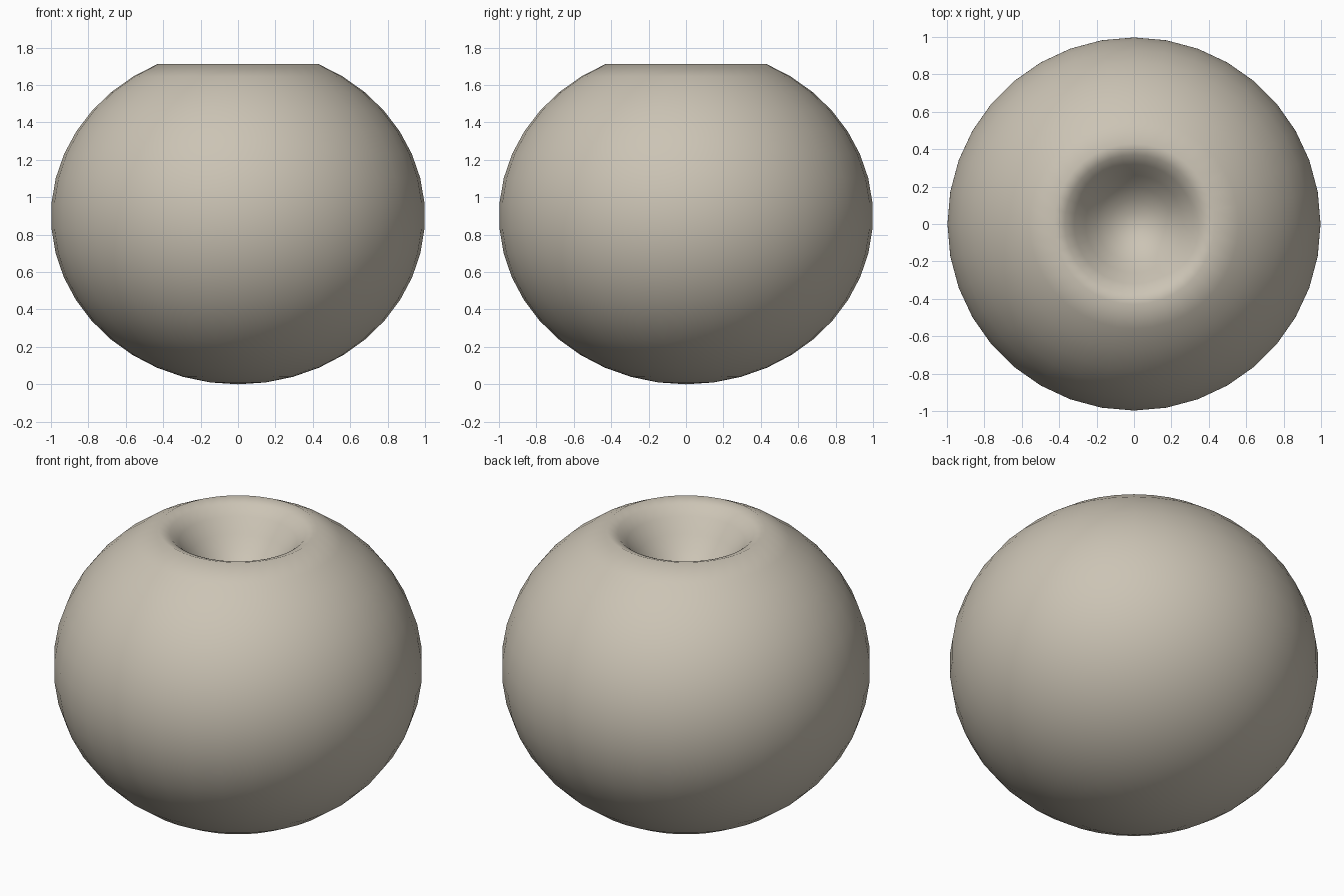
import bpy
import bmesh
from math import sin, cos, pi, asin

cube = bpy.data.objects.get("Cube")
if cube:
    bpy.data.objects.remove(cube, do_unlink=True)

SEGMENTS = 36
HALF_HEIGHT = 0.9
RIM = 0.43          # radius where the outer skin turns into the hollow


def material(name, rgb):
    mat = bpy.data.materials.new(name)
    mat.use_nodes = True
    mat.diffuse_color = (*rgb, 1)
    mat.node_tree.nodes["Principled BSDF"].inputs["Base Color"].default_value = (*rgb, 1)
    return mat


def lathe(name, profile, mat):
    """Revolve (radius, height) points, pole to pole, around z."""
    bm = bmesh.new()
    verts = [bm.verts.new((r, 0, z)) for r, z in profile]
    edges = [bm.edges.new(pair) for pair in zip(verts, verts[1:])]
    bmesh.ops.spin(bm, geom=verts + edges, cent=(0, 0, 0), axis=(0, 0, 1),
                   angle=2 * pi, steps=SEGMENTS)
    bmesh.ops.remove_doubles(bm, verts=bm.verts, dist=0.0005)
    bmesh.ops.recalc_face_normals(bm, faces=bm.faces)
    mesh = bpy.data.meshes.new(name)
    bm.to_mesh(mesh)
    bm.free()
    mesh.materials.append(mat)
    obj = bpy.data.objects.new(name, mesh)
    bpy.context.collection.objects.link(obj)
    mesh.shade_smooth()
    return obj


# Squashed round body, from the bottom pole up to the rim
rim_angle = pi - asin(RIM)
steps = 18
body = []
for i in range(steps + 1):
    a = rim_angle * i / steps
    body.append((sin(a), HALF_HEIGHT * (1 - cos(a))))

# Rounded hollow sinking into the top
hollow = [(0.37, 1.69), (0.32, 1.64), (0.26, 1.56), (0.2, 1.49),
          (0.13, 1.43), (0.06, 1.4), (0, 1.39)]

lathe("fruit_body", body + hollow, material("warm_grey", (0.6, 0.55, 0.46)))
